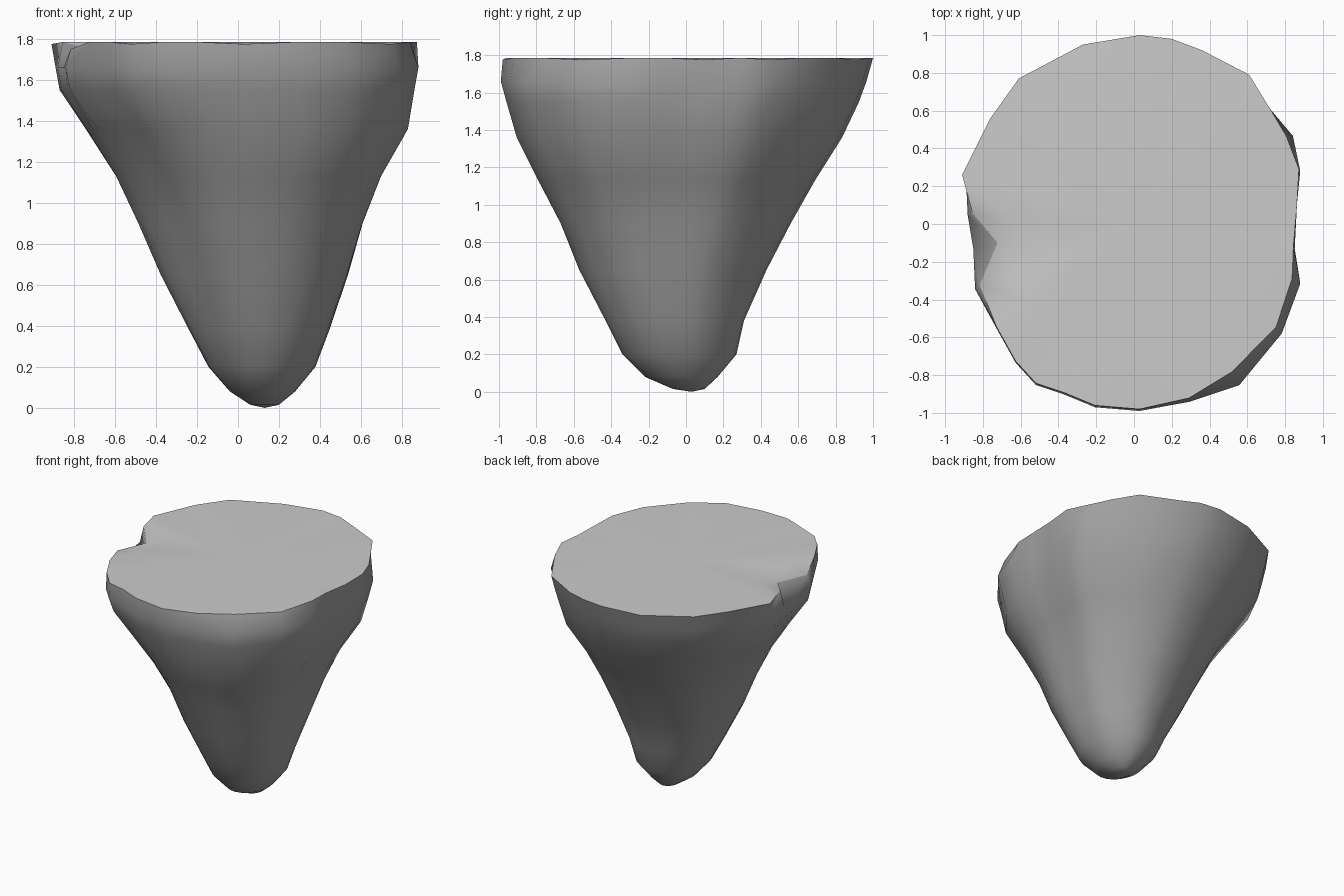
import bpy, bmesh, math

if "Cube" in bpy.data.objects:
    bpy.data.objects.remove(bpy.data.objects["Cube"])

# Irregular rim outline seen from above (counter-clockwise)
OUTLINE = [(.90, .30), (.86, .49), (.72, .61), (.61, .79), (.36, .92), (.20, .98),
           (.03, 1.0), (-.27, .95), (-.61, .77), (-.76, .56), (-.91, .26), (-.90, .06),
           (-.87, -.12), (-.86, -.34), (-.74, -.56), (-.64, -.74), (-.53, -.86),
           (-.38, -.91), (-.21, -.98), (.03, -1.0), (.30, -.95), (.57, -.86),
           (.80, -.58), (.90, -.31), (.87, -.12), (.88, .10)]
# Levels: z, left, right, front, back extents
LEVELS = [(.015, .06, .20, -.07, .10), (.08, -.04, .28, -.22, .17),
          (.20, -.145, .38, -.34, .27), (.38, -.24, .45, -.43, .31),
          (.65, -.38, .545, -.57, .43), (.90, -.49, .62, -.67, .56),
          (1.13, -.60, .71, -.79, .69), (1.36, -.745, .84, -.905, .835),
          (1.55, -.87, .87, -.96, .925), (1.66, -.89, .89, -.99, .965)]
# Rim points drawn inward: index -> scale
INSET = {0: .97, 1: .94, 11: .95, 12: .83, 13: .95, 14: .98, 15: .98, 16: .98, 17: .98,
         18: .98, 19: .98, 20: .97, 21: .91, 22: .94, 23: .93, 24: .97, 25: .98}

bm = bmesh.new()
n = len(OUTLINE)


def ring_at(z, l, r, f, b):
    """Fit the outline into the extents, rounding it off lower down."""
    t = min(1, z / 1.5)
    ring = []
    for x, y in OUTLINE:
        a = math.atan2(y, x / .91)
        u = math.cos(a) * (1 - t) + x / .91 * t
        v = math.sin(a) * (1 - t) + y * t
        if u < 0 and v < 0:      # flattened front-left flank
            s = 1 - .45 * u * u * v * v * max(0, math.sin(math.pi * z / 1.6))
            u, v = u * s, v * s
        ring.append(bm.verts.new(((l + r) / 2 + u * (r - l) / 2,
                                  (f + b) / 2 + v * (b - f) / 2, z)))
    return ring


def bridge(lo, hi):
    for i in range(n):
        j = (i + 1) % n
        bm.faces.new((lo[i], lo[j], hi[j], hi[i]))


# Tapered body
rings = [ring_at(*lv) for lv in LEVELS]

# Broken rim with a notch on the left side
rim = []
for i, (x, y) in enumerate(OUTLINE):
    s = INSET.get(i, 1.0)
    z = 1.75 if i in (12, 13) else 1.785 - .01 * (i % 3 == 1)
    rim.append(bm.verts.new((x * s, y * s, z)))
rings.append(rim)
for lo, hi in zip(rings, rings[1:]):
    bridge(lo, hi)

# Rounded tip
tip = bm.verts.new((.13, .03, 0))
for i in range(n):
    bm.faces.new((rings[0][(i + 1) % n], rings[0][i], tip))
body_faces = len(bm.faces)

# Nearly flat top
inner = [bm.verts.new((v.co.x * .75, v.co.y * .75, 1.785)) for v in rim]
bridge(rim, inner)
mid = bm.verts.new((0, 0, 1.785))
for i in range(n):
    bm.faces.new((inner[i], inner[(i + 1) % n], mid))
for i, face in enumerate(bm.faces):
    face.material_index = int(i >= body_faces)

bmesh.ops.recalc_face_normals(bm, faces=bm.faces)
mesh = bpy.data.meshes.new("tapered_rock")
bm.to_mesh(mesh)
bm.free()

# Darker sides, pale top
for name, g in (("dark_side", .35), ("pale_top", .88)):
    mat = bpy.data.materials.new(name)
    mat.diffuse_color = (g, g, g, 1)
    mat.use_nodes = True
    mat.node_tree.nodes["Principled BSDF"].inputs["Base Color"].default_value = mat.diffuse_color
    mesh.materials.append(mat)

rock = bpy.data.objects.new("tapered_rock", mesh)
bpy.context.collection.objects.link(rock)
bpy.context.view_layer.objects.active = rock
rock.select_set(True)
bpy.ops.object.shade_smooth_by_angle(angle=math.radians(55))
